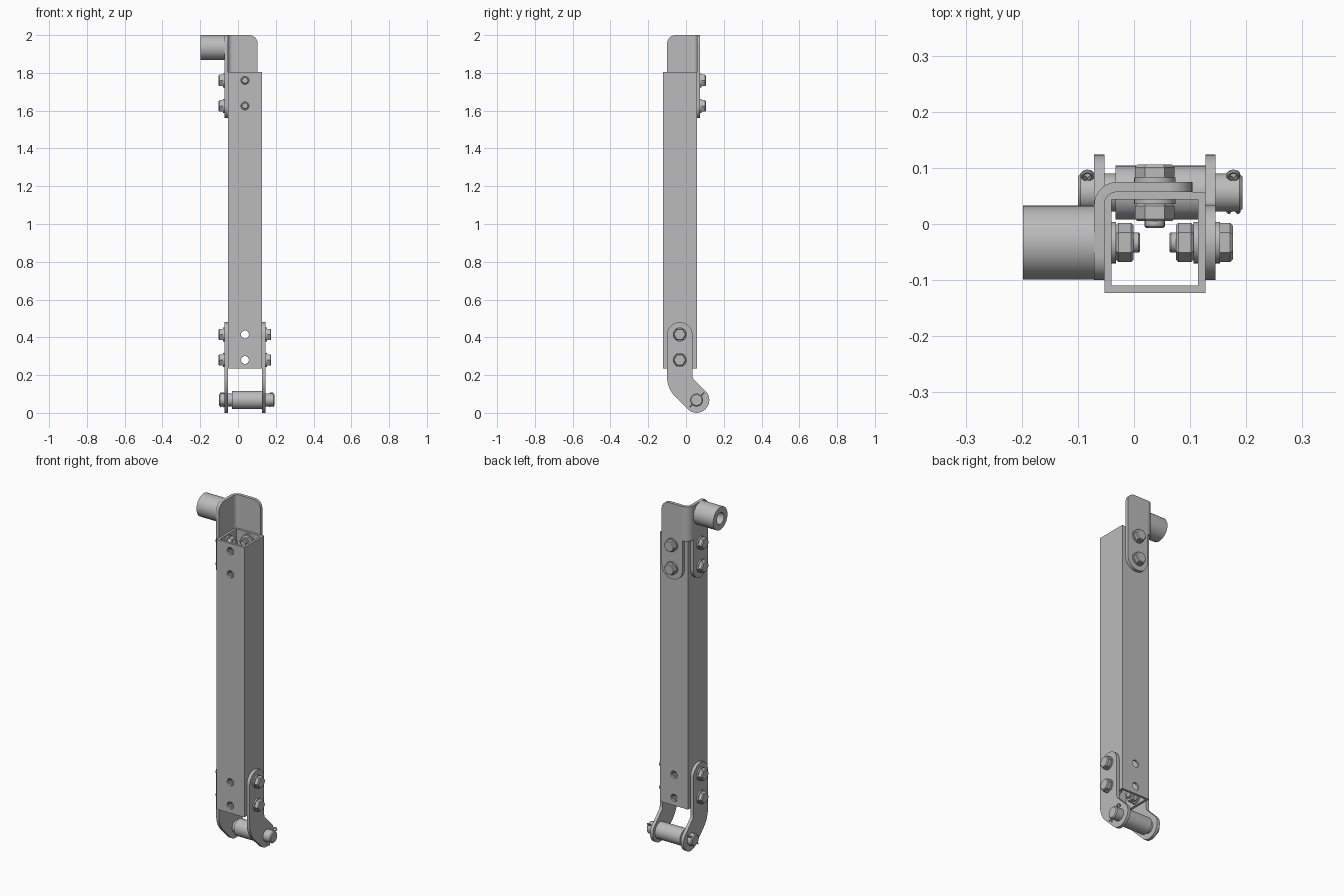
import bpy, bmesh, math
from mathutils import Vector, Matrix

if "Cube" in bpy.data.objects:
    bpy.data.objects.remove(bpy.data.objects["Cube"])

steel = bpy.data.materials.new("grey_steel")
steel.use_nodes = True
grey = (0.5, 0.5, 0.5, 1)
steel.diffuse_color = grey
steel.node_tree.nodes["Principled BSDF"].inputs["Base Color"].default_value = grey

X, Y, Z = 0, 1, 2
CX, CY = 0.037, -0.033          # tube axis
HALF, WALL = 0.09, 0.013        # tube half width and wall
PLATE = 0.018                   # bracket and arm thickness
TAB = 0.067                     # tab half width
TUBE_BOTTOM, TUBE_TOP = 0.235, 1.805
LOW_BOLTS, HIGH_BOLTS = (0.28, 0.415), (1.625, 1.76)
PIN_Y, PIN_Z = 0.056, 0.068
parts = []


def finish(name, bm):
    bmesh.ops.recalc_face_normals(bm, faces=bm.faces)
    mesh = bpy.data.meshes.new(name)
    bm.to_mesh(mesh)
    bm.free()
    mesh.materials.append(steel)
    obj = bpy.data.objects.new(name, mesh)
    bpy.context.collection.objects.link(obj)
    parts.append(obj)
    return obj


def rounded(corners, steps=10):
    """Outline from (u, v, radius) corners, each replaced by an arc."""
    out = []
    for i, (u, v, r) in enumerate(corners):
        p = Vector((u, v))
        if r == 0:
            out.append(p)
            continue
        a = (Vector(corners[i - 1][:2]) - p).normalized()
        b = (Vector(corners[(i + 1) % len(corners)][:2]) - p).normalized()
        half = a.angle(b) / 2
        centre = p + (a + b).normalized() * r / math.sin(half)
        start = p + a * r / math.tan(half) - centre
        end = p + b * r / math.tan(half) - centre
        sweep = start.angle_signed(end)
        for k in range(steps + 1):
            out.append(centre + Matrix.Rotation(-sweep * k / steps, 2) @ start)
    return out


def plate(name, outline, axis, start, thick):
    """Flat outline extruded along a world axis."""
    bm = bmesh.new()
    verts = []
    for u, v in outline:
        co = [u, v]
        co.insert(axis, start)
        verts.append(bm.verts.new(co))
    bmesh.ops.remove_doubles(bm, verts=verts, dist=0.0001)
    face = bm.faces.new([v for v in verts if v.is_valid])
    push = Vector((0, 0, 0))
    push[axis] = thick
    grown = bmesh.ops.extrude_face_region(bm, geom=[face], use_keep_orig=True)
    moved = [g for g in grown["geom"] if isinstance(g, bmesh.types.BMVert)]
    bmesh.ops.translate(bm, verts=moved, vec=push)
    return finish(name, bm)


def turned(name, pieces, origin, direction):
    """Solids of revolution: pieces are (profile of (radius, height), sides)."""
    d = Vector(direction)
    u = Vector((abs(d.y), abs(d.x), 0))
    frame = Matrix((u, d.cross(u), d)).transposed().to_4x4()
    bm = bmesh.new()
    for profile, sides in pieces:
        verts = [bm.verts.new((r, 0, h)) for r, h in profile]
        edges = [bm.edges.new(pair) for pair in zip(verts, verts[1:])]
        bmesh.ops.spin(bm, geom=verts + edges, axis=(0, 0, 1), cent=(0, 0, 0),
                       angle=math.tau, steps=sides, use_merge=False)
    # pieces only share heights where they also share no radius
        bmesh.ops.remove_doubles(bm, verts=bm.verts, dist=0.00005)
    bm.transform(Matrix.Translation(origin) @ frame)
    return finish(name, bm)


def rod(r, low, high, c=0.0):
    """Profile of a cylinder with optional end chamfers."""
    return [(0, low), (r - c, low), (r, low + c), (r, high - c), (r - c, high), (0, high)]


def cut(obj, cutter):
    mod = obj.modifiers.new("cut", "BOOLEAN")
    mod.operation, mod.solver, mod.object = "DIFFERENCE", "EXACT", cutter
    bpy.context.view_layer.objects.active = obj
    bpy.ops.object.modifier_apply(modifier=mod.name)
    parts.remove(cutter)
    bpy.data.objects.remove(cutter)


def square(h):
    return [(CX - h, CY - h), (CX + h, CY - h), (CX + h, CY + h), (CX - h, CY + h)]


# Hollow square tube with drilled holes
tube = plate("square_tube", square(HALF), Z, TUBE_BOTTOM, TUBE_TOP - TUBE_BOTTOM)
cut(tube, plate("bore", square(HALF - WALL), Z, 0, 2))
for z in LOW_BOLTS + HIGH_BOLTS:
    for d in ((1, 0, 0), (0, 1, 0)):
        cut(tube, turned("drill", [(rod(0.021, -0.2, 0.2), 24)], (CX, CY, z), d))

# Upper angle bracket: two tabbed flanges joined by a bend above the tube
LOW, TOP = 1.56, 2.0
side = rounded([(CY - TAB, LOW, TAB * 0.98), (CY + TAB, LOW, TAB * 0.98),
                (CY + TAB, TOP, 0), (CY - TAB, TOP, 0.045)])
back = rounded([(CX - TAB, LOW, TAB * 0.98), (CX + TAB, LOW, TAB * 0.98),
                (CX + TAB, TOP, 0.045), (CX - TAB, TOP, 0)])
side_flange = plate("bracket_side_flange", side, X, CX - HALF - PLATE, PLATE)
plate("bracket_back_flange", back, Y, CY + HALF, PLATE)
bend_r = HALF + PLATE - TAB
bend = []
for r, order in ((bend_r, range(11)), (bend_r - PLATE, range(10, -1, -1))):
    for k in order:
        a = math.pi / 2 * (1 + k / 10)
        bend.append((CX - TAB + r * math.cos(a), CY + TAB + r * math.sin(a)))
plate("bracket_bend", bend, Z, 1.8, TOP - 1.8)

# Pivot bush welded to the side flange
bush_at = Vector((CX - HALF - PLATE, CY, TOP - 0.066))
cut(side_flange, turned("drill", [(rod(0.023, -0.05, 0.05), 24)], bush_at, (1, 0, 0)))
bush = [(0.033, 0), (0.066, 0), (0.066, 0.127), (0.033, 0.127), (0.033, 0)]
turned("pivot_bush", [(bush, 40)], bush_at, (-1, 0, 0))

# Cranked lower arms, one on each side of the tube
t, kink = TAB, TAB * math.tan(math.pi / 8)
elbow_z = PIN_Z + PIN_Y - CY
s = TAB * math.sqrt(2)
arm = rounded([(CY - t, 0.48, t * 0.98), (CY - t, elbow_z - kink, 0.14),
               (PIN_Y, PIN_Z - s, t * 0.98), (PIN_Y + s, PIN_Z, t * 0.98),
               (CY + t, elbow_z + kink, 0.03), (CY + t, 0.48, t * 0.98)])
plate("left_arm", arm, X, CX + HALF, PLATE)
plate("right_arm", arm, X, CX - HALF - PLATE, PLATE)

# Bolts with washers and nuts
hex_head = [(0, 0.008), (0.035, 0.008), (0.035, 0.026), (0.03, 0.031), (0, 0.031)]
bolt_pieces = [(rod(0.037, 0, 0.008), 28), (hex_head, 6),
               (rod(0.018, -0.082, 0.004, 0.003), 20),
               (rod(0.037, -0.039, -0.031), 28),
               (rod(0.035, -0.07, -0.0391, 0.004), 6)]
for name, d, heights in (("left_bolt", (1, 0, 0), LOW_BOLTS),
                         ("right_bolt", (-1, 0, 0), LOW_BOLTS + HIGH_BOLTS),
                         ("back_bolt", (0, 1, 0), HIGH_BOLTS)):
    for z in heights:
        turned(name, bolt_pieces, Vector((CX, CY, z)) + Vector(d) * (HALF + PLATE), d)

# Clevis pin and spacer sleeve
pin_at = (0, PIN_Y, PIN_Z)
turned("clevis_pin", [(rod(0.034, -0.1, 0.193, 0.005), 32)], pin_at, (1, 0, 0))
turned("spacer_sleeve", [(rod(0.048, -0.033, 0.127), 36)], pin_at, (1, 0, 0))


def split_pin(name, x):
    """Bent wire: two legs through the pin and a round eye."""
    path = [(-0.009, -0.05), (-0.003, -0.036), (-0.003, 0.034)]
    path += [(0.009 * math.sin(a), 0.044 - 0.009 * math.cos(a))
             for a in (-math.pi * (0.2 + 0.2 * k) for k in range(9))]
    path += [(0.003, 0.034), (0.003, -0.036), (0.009, -0.05)]
    curve = bpy.data.curves.new(name, "CURVE")
    curve.dimensions = "3D"
    curve.bevel_depth, curve.bevel_resolution = 0.004, 2
    curve.use_fill_caps = True
    spline = curve.splines.new("POLY")
    spline.points.add(len(path) - 1)
    for point, (a, b) in zip(spline.points, path):
        point.co = (x + a, PIN_Y + b * 0.707, PIN_Z + b * 0.707, 1)
    wire = bpy.data.objects.new(name, curve)
    bpy.context.collection.objects.link(wire)
    mesh = bpy.data.meshes.new_from_object(
        wire.evaluated_get(bpy.context.evaluated_depsgraph_get()))
    bpy.data.objects.remove(wire)
    mesh.materials.clear()
    mesh.materials.append(steel)
    obj = bpy.data.objects.new(name, mesh)
    bpy.context.collection.objects.link(obj)
    parts.append(obj)


split_pin("left_split_pin", 0.177)
split_pin("right_split_pin", -0.083)

# Smooth the round surfaces, keep hard edges
bpy.ops.object.select_all(action="DESELECT")
for obj in parts:
    obj.select_set(True)
bpy.context.view_layer.objects.active = parts[0]
bpy.ops.object.shade_smooth_by_angle(angle=math.radians(30))
